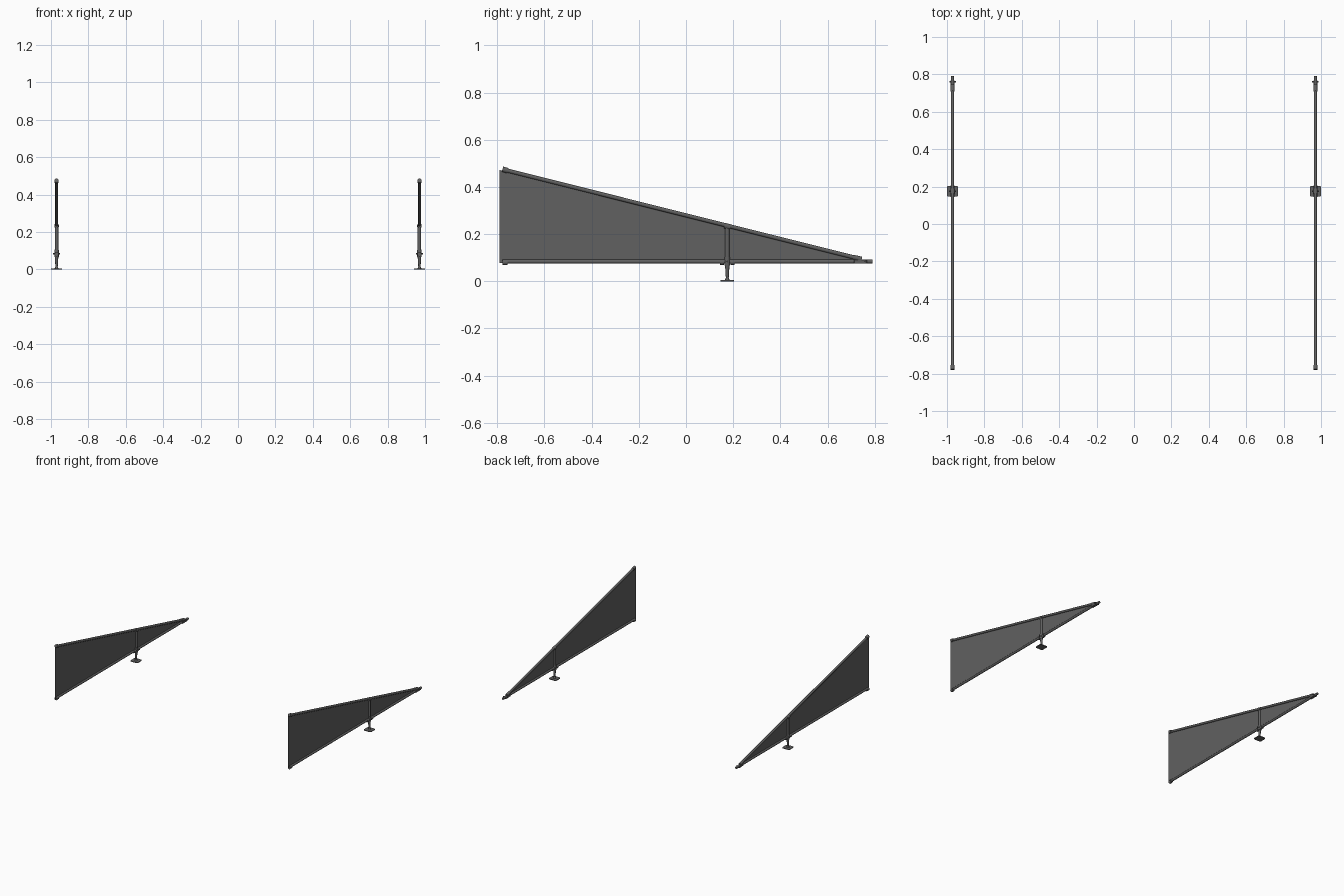
import bpy, bmesh
from math import pi, cos, sin
from mathutils import Vector, Matrix

if "Cube" in bpy.data.objects:
    bpy.data.objects.remove(bpy.data.objects["Cube"])

SIDE_X = 0.97
POST_Y = 0.175


def finish(name, bm, smooth=True):
    me = bpy.data.meshes.new(name)
    bm.to_mesh(me)
    bm.free()
    ob = bpy.data.objects.new(name, me)
    bpy.context.collection.objects.link(ob)
    if smooth:
        bpy.ops.object.select_all(action='DESELECT')
        ob.select_set(True)
        bpy.context.view_layer.objects.active = ob
        bpy.ops.object.shade_smooth_by_angle(angle=0.7)
    return ob


def rod(name, a, b, r1, r2=None, sides=16):
    """Round bar or cone between two points."""
    a, b = Vector(a), Vector(b)
    d = b - a
    bm = bmesh.new()
    m = Matrix.Translation((a + b) / 2) @ d.to_track_quat('Z', 'Y').to_matrix().to_4x4()
    bmesh.ops.create_cone(bm, cap_ends=True, segments=sides, radius1=r1,
                          radius2=r1 if r2 is None else r2, depth=d.length, matrix=m)
    return finish(name, bm)


def box(name, centre, size, rot=0, bevel=0.0015):
    bm = bmesh.new()
    m = Matrix.Translation(centre) @ Matrix.Rotation(rot, 4, 'X') @ Matrix.Diagonal((*size, 1))
    bmesh.ops.create_cube(bm, size=1, matrix=m)
    bmesh.ops.bevel(bm, geom=bm.edges[:], offset=bevel, segments=1, affect='EDGES')
    return finish(name, bm, False)


def side(x, tag):
    p = lambda y, z: (x, y, z)
    n = lambda s: tag + "_" + s
    # thin infill sheet
    bm = bmesh.new()
    bm.faces.new([bm.verts.new(p(*q)) for q in
                  ((-0.79, 0.078), (0.78, 0.078), (0.74, 0.092), (-0.79, 0.472))])
    finish(n("panel"), bm, False)

    # frame tubes with end collars
    rod(n("top_rail"), p(-0.775, 0.474), p(0.735, 0.096), 0.0085)
    rod(n("bottom_rail"), p(-0.775, 0.084), p(0.79, 0.084), 0.0085)
    rod(n("top_rail_collar"), p(-0.778, 0.4755), p(-0.755, 0.469), 0.0115)
    rod(n("bottom_rail_collar"), p(-0.778, 0.08), p(-0.757, 0.08), 0.0115)

    # front tip joint where both tubes meet
    rod(n("tip_collar"), p(0.71, 0.102), p(0.745, 0.0935), 0.0105)
    box(n("tip_bracket"), p(0.74, 0.083), (0.02, 0.055, 0.016))
    rod(n("tip_bolt"), (x - 0.017, 0.76, 0.084), (x + 0.017, 0.76, 0.084), 0.004, sides=8)

    # post, clamps and bolt
    rod(n("post"), p(POST_Y, 0.075), p(POST_Y, 0.226), 0.0095)
    rod(n("post_top_collar"), p(POST_Y - 0.012, 0.236), p(POST_Y + 0.012, 0.230), 0.012)
    rod(n("post_clamp"), p(POST_Y, 0.066), p(POST_Y, 0.104), 0.012)
    for s in (-1, 1):
        rod(n("rail_clamp"), p(POST_Y + s * 0.013, 0.081), p(POST_Y + s * 0.031, 0.081), 0.0115)
    rod(n("clamp_bolt"), (x - 0.019, POST_Y, 0.084), (x + 0.019, POST_Y, 0.084), 0.004, sides=8)

    # adjustable leg and foot plate with clipped corners
    rod(n("leg"), p(POST_Y, 0.012), p(POST_Y, 0.068), 0.006, 0.0095)
    rod(n("foot_socket"), p(POST_Y, 0.004), p(POST_Y, 0.014), 0.011, 0.006)
    bm = bmesh.new()
    bmesh.ops.create_cube(bm, size=1, matrix=Matrix.Translation(p(POST_Y, 0.0025))
                          @ Matrix.Diagonal((0.06, 0.058, 0.005, 1)))
    upright = [e for e in bm.edges if abs(e.verts[0].co.z - e.verts[1].co.z) > 0.002]
    bmesh.ops.bevel(bm, geom=upright, offset=0.01, segments=3, profile=0.5, affect='EDGES')
    finish(n("foot_plate"), bm, False)


side(-SIDE_X, "left")
side(SIDE_X, "right")

# dark grey finish
mat = bpy.data.materials.new("dark_grey")
mat.diffuse_color = (0.12, 0.12, 0.12, 1)
mat.use_nodes = True
mat.node_tree.nodes["Principled BSDF"].inputs["Base Color"].default_value = mat.diffuse_color
for ob in bpy.context.scene.objects:
    ob.data.materials.append(mat)
